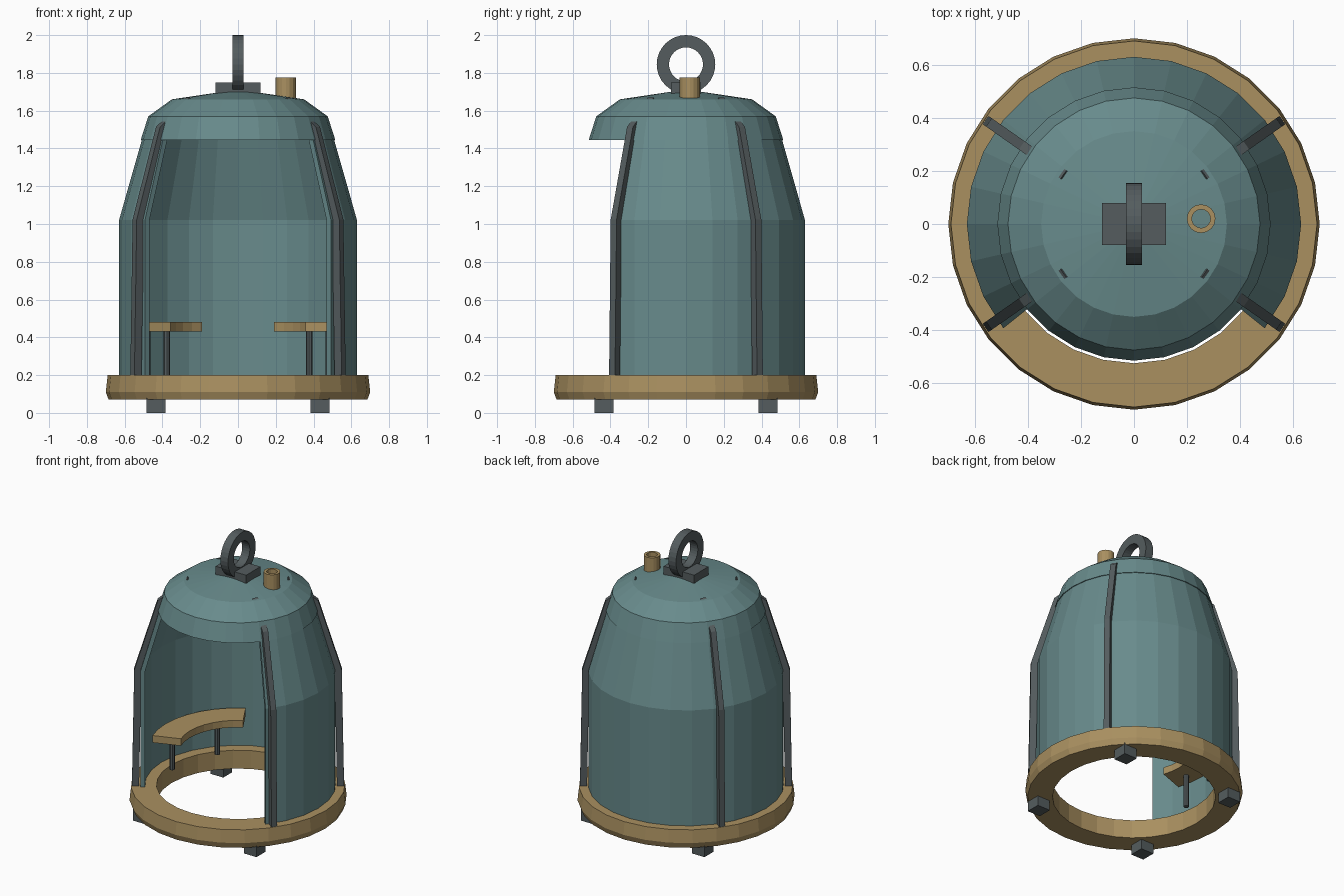
import bpy, bmesh, math
from mathutils import Matrix, Vector

if "Cube" in bpy.data.objects:
    bpy.data.objects.remove(bpy.data.objects["Cube"])


def material(name, rgb):
    m = bpy.data.materials.new(name)
    m.diffuse_color = (*rgb, 1)
    m.use_nodes = True
    m.node_tree.nodes["Principled BSDF"].inputs["Base Color"].default_value = m.diffuse_color
    return m


TEAL = material("teal_paint", (0.138, 0.258, 0.262))
BRASS = material("brass", (0.40, 0.28, 0.118))
STEEL = material("dark_steel", (0.089, 0.108, 0.113))
SIDES = 28
STEP = 360 / SIDES


def finish(bm, name, mat):
    bmesh.ops.remove_doubles(bm, verts=bm.verts, dist=1e-5)
    bmesh.ops.recalc_face_normals(bm, faces=bm.faces)
    me = bpy.data.meshes.new(name)
    bm.to_mesh(me)
    bm.free()
    me.materials.append(mat)
    ob = bpy.data.objects.new(name, me)
    bpy.context.collection.objects.link(ob)
    return ob


def lathe(name, profile, mat, start=0, end=360, steps=SIDES, matrix=None):
    """Turn a closed (radius, height) profile around z, capping partial turns."""
    bm = bmesh.new()
    rows = []
    for i in range(steps + 1):
        a = math.radians(start + (end - start) * i / steps)
        rows.append([bm.verts.new((r * math.cos(a), r * math.sin(a), z)) for r, z in profile])
    n = len(profile)
    for a, b in zip(rows, rows[1:]):
        for j in range(n):
            k = (j + 1) % n
            if profile[j][0] == 0 and profile[k][0] == 0:
                continue
            quad = [a[j], b[j], b[k], a[k]]
            if profile[j][0] == 0:
                quad.pop(1)
            elif profile[k][0] == 0:
                quad.pop(2)
            bm.faces.new(quad)
    if end - start < 360:
        bm.faces.new(rows[0])
        bm.faces.new(rows[-1])
    if matrix:
        bm.transform(matrix)
    return finish(bm, name, mat)


def box(name, center, size, mat):
    bm = bmesh.new()
    bmesh.ops.create_cube(bm, size=1, matrix=Matrix.Translation(center) @ Matrix.Diagonal((*size, 1)))
    return finish(bm, name, mat)


def rib(name, path, depth, width, angle):
    """Bent bar following a (radius, height) path at one angle."""
    pts = [Vector(p) for p in path]
    bm = bmesh.new()
    rings = []
    for i, p in enumerate(pts):
        dirs = [(b - a).normalized() for a, b in zip(pts, pts[1:])][max(0, i - 1):i + 1]
        t = sum(dirs, Vector((0, 0))).normalized()
        n = Vector((t.y, -t.x)) * depth / 2 / t.dot(dirs[0])
        rings.append([bm.verts.new((q.x, w, q.y)) for q, w in (
            (p + n, -width / 2), (p + n, width / 2), (p - n, width / 2), (p - n, -width / 2))])
    for a, b in zip(rings, rings[1:]):
        for j in range(4):
            k = (j + 1) % 4
            bm.faces.new((a[j], a[k], b[k], b[j]))
    bm.faces.new(rings[0])
    bm.faces.new(rings[-1])
    bm.transform(Matrix.Rotation(math.radians(angle), 4, 'Z'))
    return finish(bm, name, STEEL)


# Base ring and its four feet
lathe("base_ring", [(0.525, 0.07), (0.685, 0.07), (0.70, 0.11), (0.69, 0.20), (0.525, 0.20)], BRASS)
for x in (-1, 1):
    for y in (-1, 1):
        box("foot", (0.435 * x, 0.435 * y, 0.04), (0.1, 0.1, 0.08), STEEL)

# Bell wall, open at the front
lathe("bell_wall", [(0.60, 0.19), (0.63, 0.19), (0.63, 1.02), (0.502, 1.47), (0.472, 1.47), (0.60, 1.02)],
      TEAL, -3 * STEP, 17 * STEP, 20)

# Hollow roof with overhanging lip
lathe("roof", [(0.515, 1.445), (0.475, 1.57), (0.35, 1.66), (0, 1.712),
               (0, 1.682), (0.34, 1.63), (0.45, 1.55), (0.485, 1.445)], TEAL)

# Ribs running from the base ring up under the roof
for angle in (35, 145, 215, 325):
    rib("rib", [(0.66, 0.19), (0.645, 1.02), (0.497, 1.50), (0.31, 1.652)], 0.046, 0.038, angle)

# Curved benches with two posts each
for side, start in (("left", 120), ("right", -20)):
    lathe("bench_" + side, [(0.38, 0.43), (0.57, 0.43), (0.57, 0.48), (0.38, 0.48)],
          BRASS, start, start + 80, 8)
    for a in (141, 186):
        a = math.radians(a if side == "left" else 180 - a)
        lathe("bench_post", [(0, 0.2), (0.018, 0.2), (0.018, 0.44), (0, 0.44)], STEEL, steps=8,
              matrix=Matrix.Translation((0.485 * math.cos(a), 0.485 * math.sin(a), 0)))

# Lifting eye on its mounting block
box("eye_block", (0, 0, 1.715), (0.24, 0.16, 0.07), STEEL)
lathe("lifting_eye", [(0.09, -0.03), (0.155, -0.03), (0.155, 0.03), (0.09, 0.03)], STEEL, steps=32,
      matrix=Matrix.Translation((0, 0, 1.845)) @ Matrix.Rotation(math.pi / 2, 4, 'Y'))

# Air pipe
lathe("air_pipe", [(0.035, 1.665), (0.054, 1.665), (0.054, 1.775), (0.035, 1.775)], BRASS, steps=16,
      matrix=Matrix.Translation((0.253, 0.02, 0)))
